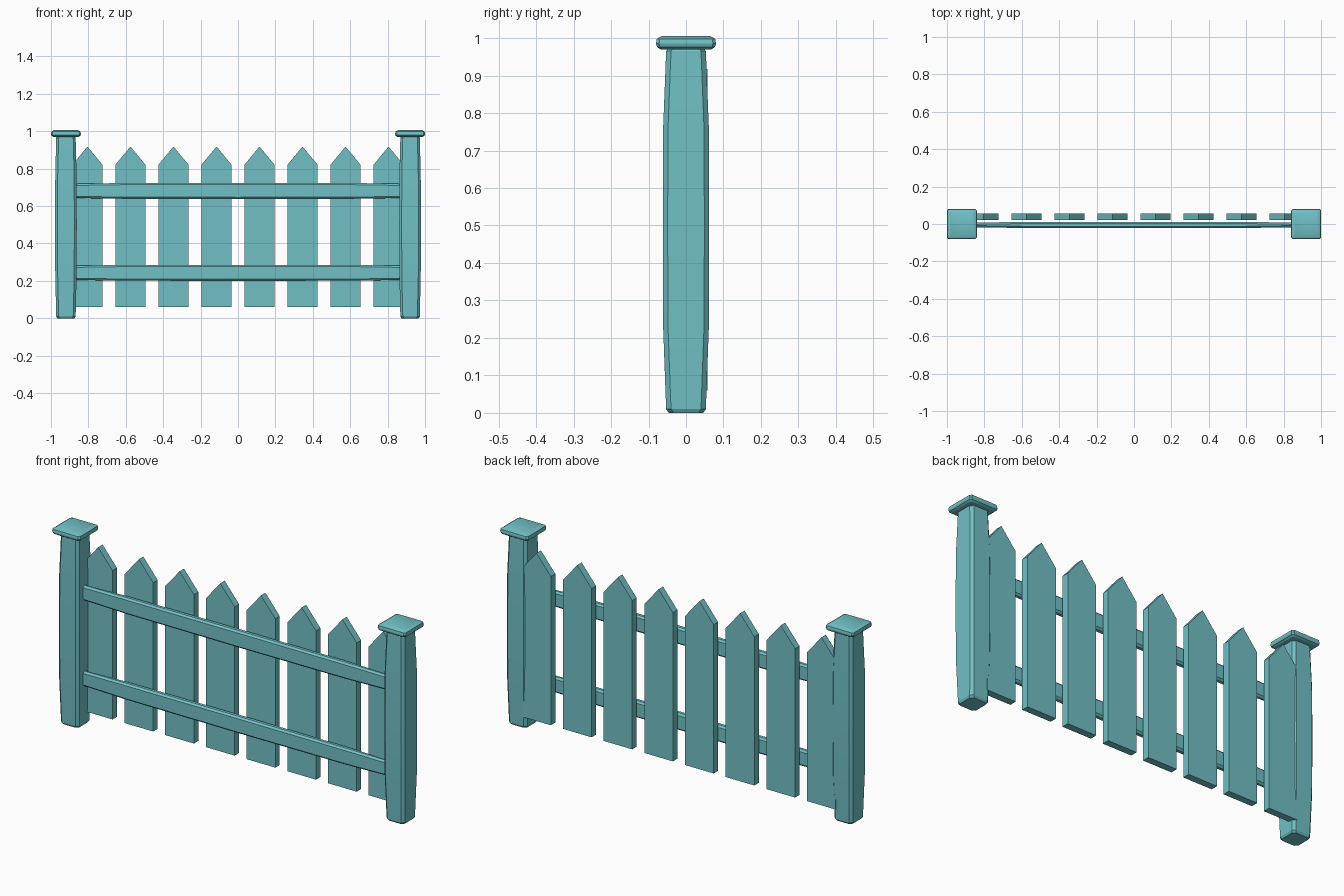
import bpy
import bmesh
import math
from mathutils import Vector

cube = bpy.data.objects.get("Cube")
if cube:
    bpy.data.objects.remove(cube, do_unlink=True)

teal = bpy.data.materials.new("teal_paint")
teal.use_nodes = True
COLOR = (0.165, 0.53, 0.565, 1)
teal.diffuse_color = COLOR
teal.node_tree.nodes["Principled BSDF"].inputs["Base Color"].default_value = COLOR


def finish(bm, name, location, smooth=False):
    bmesh.ops.recalc_face_normals(bm, faces=bm.faces)
    mesh = bpy.data.meshes.new(name)
    bm.to_mesh(mesh)
    bm.free()
    mesh.materials.append(teal)
    obj = bpy.data.objects.new(name, mesh)
    obj.location = location
    bpy.context.collection.objects.link(obj)
    if smooth:
        bpy.ops.object.select_all(action="DESELECT")
        obj.select_set(True)
        bpy.context.view_layer.objects.active = obj
        bpy.ops.object.shade_smooth_by_angle(angle=math.radians(25))
    return obj


def loft(name, sections, chamfer, location, along_x=False):
    """Skin chamfered rectangles given as (position, half width, half depth)."""
    bm = bmesh.new()
    rings = []
    for t, a, b in sections:
        c = chamfer
        outline = [(a, b - c), (a - c, b), (c - a, b), (-a, b - c),
                   (-a, c - b), (c - a, -b), (a - c, -b), (a, c - b)]
        rings.append([bm.verts.new((t, u, v) if along_x else (u, v, t))
                      for u, v in outline])
    for low, high in zip(rings, rings[1:]):
        for i in range(8):
            j = (i + 1) % 8
            bm.faces.new((low[i], low[j], high[j], high[i]))
    bm.faces.new(rings[0])
    bm.faces.new(rings[-1])
    return finish(bm, name, location, True)


# Posts with a slight swell, and their caps
post = [(0, .046, .046), (.01, .052, .053), (.23, .057, .061), (.5, .058, .062),
        (.76, .057, .061), (.965, .052, .053), (.975, .046, .046)]
cap = [(.97, .068, .068), (.976, .077, .077), (.985, .08, .08),
       (.998, .078, .078), (1.006, .064, .064)]
for side, x in (("right", -.92), ("left", .92)):
    loft(side + "_post", post, .013, (x, 0, 0))
    loft(side + "_post_cap", cap, .008, (x, 0, 0))

# Rails, thicker toward the middle
rail = [(-.87, .012, .038), (-.62, .016, .042), (0, .017, .043),
        (.62, .016, .042), (.87, .012, .038)]
for level, z in (("lower", .243), ("upper", .681)):
    loft(level + "_rail", rail, .009, (0, -.005, z), along_x=True)

# Pointed pickets
profile = [(-.081, .06), (.081, .06), (.081, .82), (0, .918), (-.081, .82)]
for n in range(8):
    bm = bmesh.new()
    face = bm.faces.new([bm.verts.new((x, 0, z)) for x, z in profile])
    grown = bmesh.ops.extrude_face_region(bm, geom=[face], use_keep_orig=True)
    moved = [v for v in grown["geom"] if isinstance(v, bmesh.types.BMVert)]
    bmesh.ops.translate(bm, verts=moved, vec=Vector((0, .036, 0)))
    finish(bm, f"picket_{n + 1}", (-.805 + .23 * n, .021, 0))
